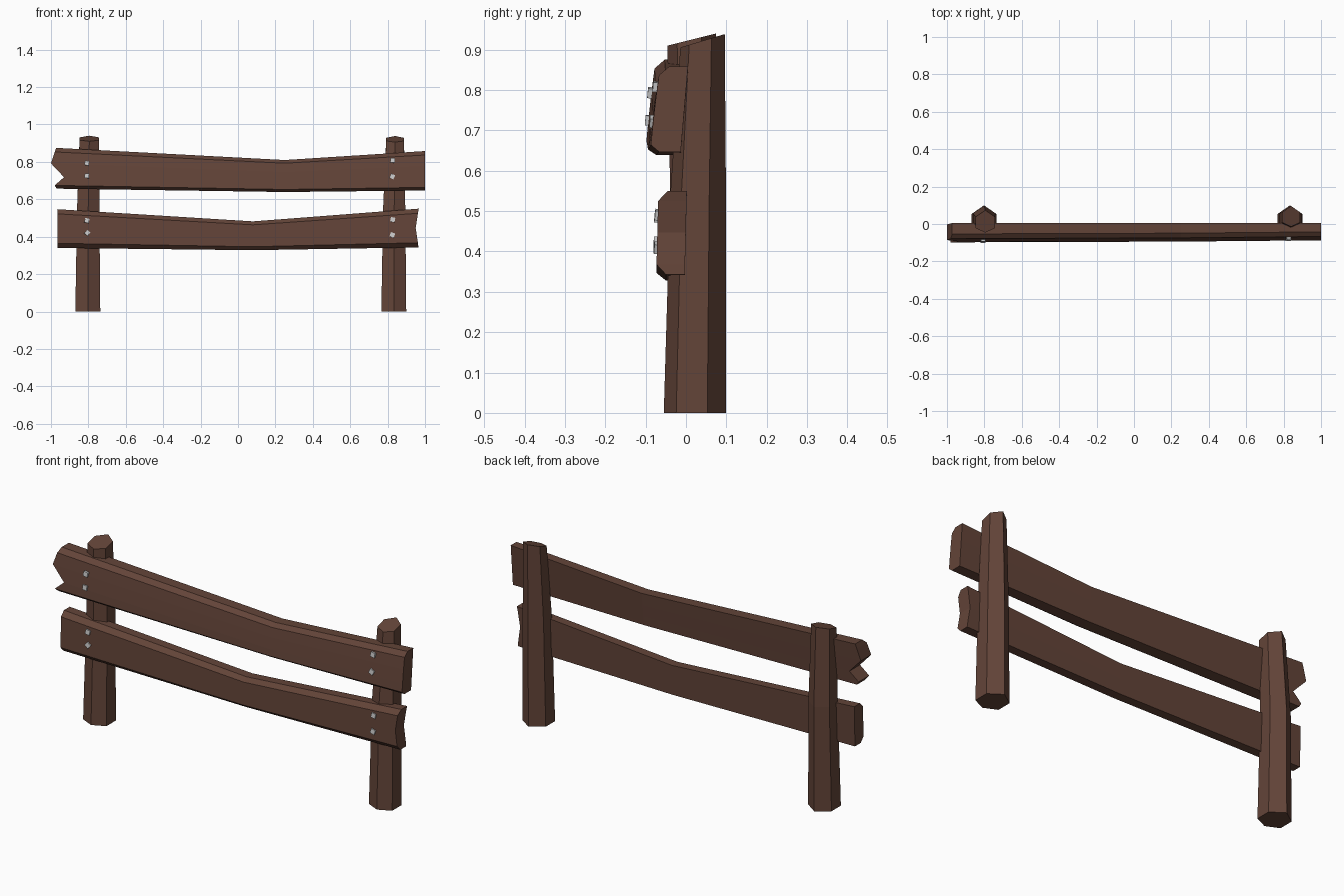
import bpy, bmesh, math
from mathutils import Matrix, Euler

if "Cube" in bpy.data.objects:
    bpy.data.objects.remove(bpy.data.objects["Cube"])


def material(name, rgb):
    m = bpy.data.materials.new(name)
    m.diffuse_color = (*rgb, 1)
    m.use_nodes = True
    m.node_tree.nodes["Principled BSDF"].inputs["Base Color"].default_value = m.diffuse_color
    return m


WOOD = material("brown_wood", (0.125, 0.058, 0.04))
METAL = material("pale_metal", (0.68, 0.68, 0.68))


def finish(name, bm, mat):
    bmesh.ops.recalc_face_normals(bm, faces=bm.faces)
    me = bpy.data.meshes.new(name)
    bm.to_mesh(me)
    bm.free()
    me.materials.append(mat)
    ob = bpy.data.objects.new(name, me)
    bpy.context.collection.objects.link(ob)
    return ob


def post(name, rings):
    """Tapered six-sided post; rings are (x, y, z, radius, tilt of the cut)."""
    bm = bmesh.new()
    loops = []
    for x, y, z, r, tilt in rings:
        loop = []
        for i in range(6):
            a = math.radians(30 + 60 * i)
            dx, dy = r * math.cos(a), r * math.sin(a)
            if i not in (1, 4):          # side corners sit a little forward
                dy -= 0.1 * r
            loop.append(bm.verts.new((x + dx, y + dy, z + tilt * dy)))
        loops.append(loop)
    for a, b in zip(loops, loops[1:]):
        for i in range(6):
            j = (i + 1) % 6
            bm.faces.new((a[i], a[j], b[j], b[i]))
    bm.faces.new(loops[0][::-1])
    bm.faces.new(loops[-1])
    return finish(name, bm, WOOD)


def plank(name, levels, stations, back):
    """levels: (height fraction, front y, left x, right x).
    stations: (x or None at an end, bottom z, top z, y shift)."""
    bm = bmesh.new()
    cols = []
    for k, (x, z0, z1, shift) in enumerate(stations):
        front, rear = [], []
        for t, fy, xl, xr in levels:
            px = x if x is not None else (xl if k == 0 else xr)
            pz = z0 + t * (z1 - z0)
            by = back[0] + t * (back[1] - back[0])
            front.append(bm.verts.new((px, fy + shift, pz)))
            rear.append(bm.verts.new((px, by, pz)))
        cols.append((front, rear))
    n = len(levels)
    for (fa, ra), (fb, rb) in zip(cols, cols[1:]):
        ring_a, ring_b = fa + ra[::-1], fb + rb[::-1]
        for i in range(2 * n):
            j = (i + 1) % (2 * n)
            bm.faces.new((ring_a[i], ring_a[j], ring_b[j], ring_b[i]))
    # end grain, notched where the levels differ in x
    for f, r in (cols[0], cols[-1]):
        for i in range(n - 1):
            bm.faces.new((f[i], f[i + 1], r[i + 1], r[i]))
    return finish(name, bm, WOOD)


# Posts
post("left_post", [(-0.803, 0.022, 0, 0.077, 0),
                   (-0.801, 0.03, 0.54, 0.069, 0),
                   (-0.795, 0.014, 0.925, 0.06, 0.25)])
post("right_post", [(0.833, 0.022, 0, 0.077, 0),
                    (0.835, 0.03, 0.54, 0.069, 0),
                    (0.84, 0.041, 0.922, 0.055, 0.3)])

# Rails, sagging and chamfered along the front edges
plank("upper_rail",
      [(0.00, -0.070, -0.970, 1.0),
       (0.08, -0.090, -0.980, 1.0),
       (0.28, -0.086, -0.930, 1.0),
       (0.62, -0.078, -1.000, 1.0),
       (0.90, -0.070, -0.980, 1.0),
       (1.00, -0.045, -0.972, 1.0)],
      [(None, 0.657, 0.875, -0.008), (0.25, 0.639, 0.81, -0.004), (None, 0.647, 0.858, 0.003)],
      (-0.013, 0.005))
plank("lower_rail",
      [(0.00, -0.050, -0.965, 0.965),
       (0.12, -0.073, -0.965, 0.962),
       (0.50, -0.071, -0.965, 0.950),
       (0.88, -0.069, -0.965, 0.962),
       (1.00, -0.045, -0.965, 0.967)],
      [(None, 0.34, 0.547, 0), (0.08, 0.328, 0.482, 0), (None, 0.343, 0.55, 0)],
      (-0.003, 0.002))

# Nail heads
NAILS = [(-0.808, -0.087, 0.793, 10), (-0.808, -0.093, 0.725, 5),
         (0.827, -0.074, 0.808, 8), (0.825, -0.082, 0.722, 25),
         (-0.808, -0.070, 0.486, 15), (-0.806, -0.072, 0.42, 40),
         (0.827, -0.069, 0.491, 12), (0.825, -0.071, 0.409, 20)]
for i, (x, y, z, turn) in enumerate(NAILS):
    bm = bmesh.new()
    rot = Euler((math.radians(-5), math.radians(turn), 0)).to_matrix().to_4x4()
    bmesh.ops.create_cube(bm, size=1, matrix=Matrix.Translation((x, y, z)) @ rot
                          @ Matrix.Diagonal((0.024, 0.016, 0.024, 1)))
    finish(f"nail_head_{i + 1}", bm, METAL)
